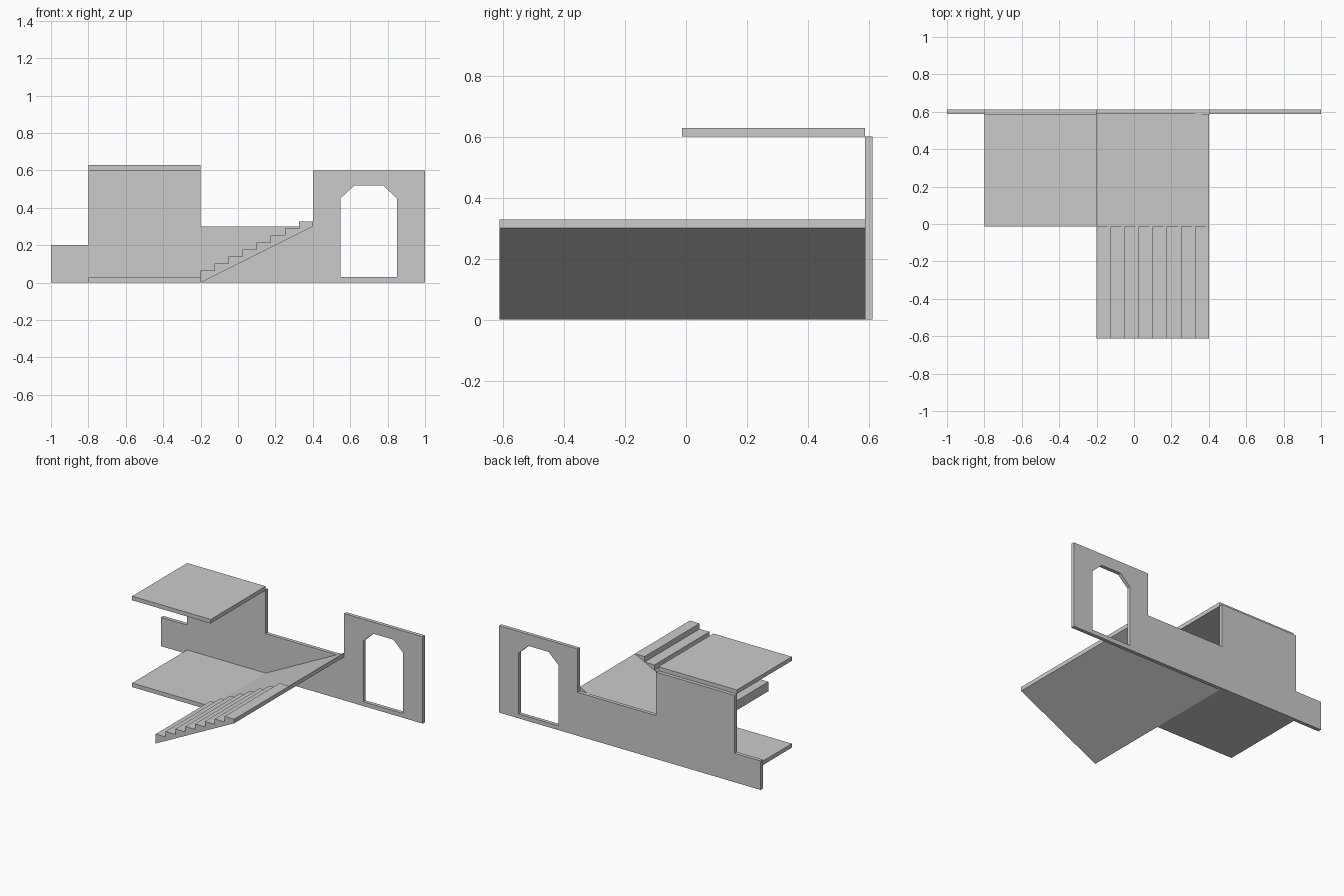
import bpy, bmesh
from mathutils import Vector

if "Cube" in bpy.data.objects:
    bpy.data.objects.remove(bpy.data.objects["Cube"])

T = 0.028            # slab thickness
BACK = 0.6125        # rear face of the wall
WALL = 0.5875        # front face of the wall
MID = -0.0125        # front edge of the slabs
FRONT = -0.6125      # front edge of the stairs


def extrude_profile(name, loops, y0, y1):
    """Fill x-z outlines (first is outer, the rest are holes), extrude along y."""
    bm = bmesh.new()
    edges = []
    for loop in loops:
        vs = [bm.verts.new((x, y0, z)) for x, z in loop]
        edges += [bm.edges.new((a, b)) for a, b in zip(vs, vs[1:] + vs[:1])]
    bmesh.ops.triangle_fill(bm, edges=edges, use_beauty=True, use_dissolve=False,
                            normal=Vector((0, -1, 0)))
    res = bmesh.ops.extrude_face_region(bm, geom=bm.faces[:], use_keep_orig=True)
    moved = [g for g in res["geom"] if isinstance(g, bmesh.types.BMVert)]
    bmesh.ops.translate(bm, verts=moved, vec=(0, y1 - y0, 0))
    bmesh.ops.recalc_face_normals(bm, faces=bm.faces[:])
    mesh = bpy.data.meshes.new(name)
    bm.to_mesh(mesh)
    bm.free()
    obj = bpy.data.objects.new(name, mesh)
    bpy.context.collection.objects.link(obj)
    return obj


# Back wall with stepped outline and chamfered doorway
outline = [(-1, 0), (1, 0), (1, 0.6), (0.4, 0.6), (0.4, 0.3), (-0.2, 0.3),
           (-0.2, 0.6), (-0.8, 0.6), (-0.8, 0.2), (-1, 0.2)]
doorway = [(0.547, 0.03), (0.85, 0.03), (0.85, 0.45), (0.775, 0.52),
           (0.622, 0.52), (0.547, 0.45)]
extrude_profile("back_wall", [outline, doorway], WALL, BACK)

# Floor and roof slabs
for name, z in (("floor_slab", 0), ("roof_slab", 0.6)):
    slab = [(-0.8, z), (-0.2, z), (-0.2, z + T), (-0.8, z + T)]
    extrude_profile(name, [slab], MID, WALL)

# Smooth ramp
ramp = [(-0.2, 0), (0.4, 0.3), (0.4, 0.3 + T), (-0.2, T)]
extrude_profile("ramp", [ramp], MID, WALL)

# Stairs with a sloped underside
STEPS = 8
stairs = [(0.4, 0.3), (-0.2, 0)]
for i in range(STEPS):
    z = T + 0.3 * (i + 1) / STEPS
    stairs += [(-0.2 + 0.6 * i / STEPS, z), (-0.2 + 0.6 * (i + 1) / STEPS, z)]
extrude_profile("stairs", [stairs], FRONT, MID)
